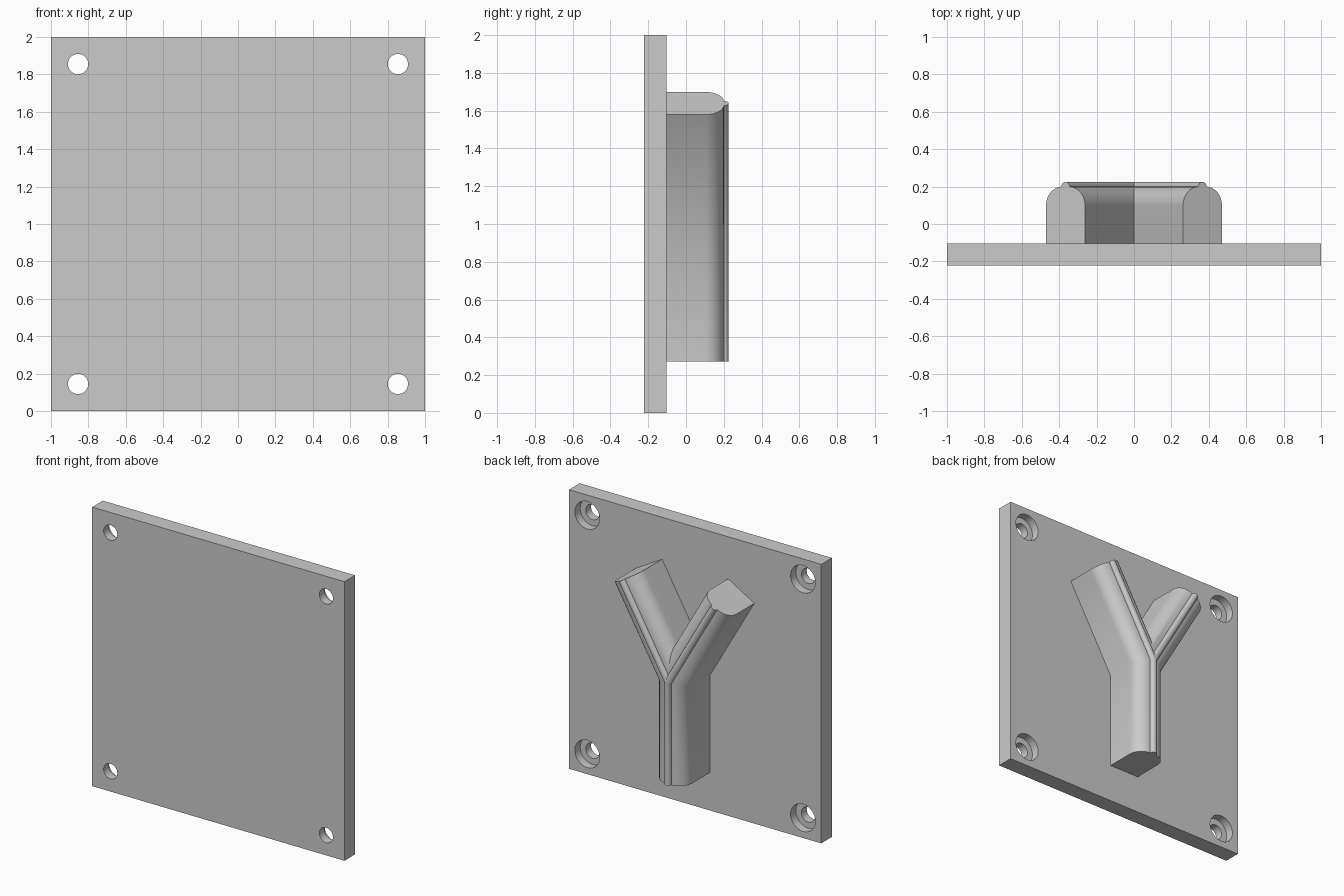
import bpy, bmesh, math
from mathutils import Matrix, Vector

if "Cube" in bpy.data.objects:
    bpy.data.objects.remove(bpy.data.objects["Cube"])

FRONT, BACK = -0.223, -0.103      # plate faces
HALF, SHOULDER, CREST = 0.12, 0.1, 0.2   # rib cross-section
BEAD = 0.025


def make_object(name, bm):
    mesh = bpy.data.meshes.new(name)
    bm.to_mesh(mesh)
    bm.free()
    obj = bpy.data.objects.new(name, mesh)
    bpy.context.collection.objects.link(obj)
    return obj


def activate(obj):
    bpy.ops.object.select_all(action='DESELECT')
    obj.select_set(True)
    bpy.context.view_layer.objects.active = obj


def smooth(obj):
    activate(obj)
    bpy.ops.object.shade_smooth_by_angle(angle=math.radians(30))


def corner_bores(name, radius, y0, y1):
    """One cylinder along y at every plate corner."""
    bm = bmesh.new()
    turn = Matrix.Rotation(math.pi / 2, 4, 'X')
    for x in (-0.855, 0.855):
        for z in (0.145, 1.855):
            place = Matrix.Translation((x, (y0 + y1) / 2, z)) @ turn
            bmesh.ops.create_cone(bm, cap_ends=True, segments=48, radius1=radius,
                                  radius2=radius, depth=y1 - y0, matrix=place)
    cutter = make_object(name, bm)
    cutter.hide_render = True
    return cutter


def cut(obj, cutter):
    mod = obj.modifiers.new("bore", 'BOOLEAN')
    mod.operation, mod.solver, mod.object = 'DIFFERENCE', 'EXACT', cutter
    activate(obj)
    bpy.ops.object.modifier_apply(modifier=mod.name)
    bpy.data.objects.remove(cutter)


# Square plate with counterbored screw holes
bm = bmesh.new()
bmesh.ops.create_cube(bm, size=1, matrix=Matrix.Translation((0, (FRONT + BACK) / 2, 1))
                      @ Matrix.Diagonal((2, BACK - FRONT, 2, 1)))
plate = make_object("mounting_plate", bm)
cut(plate, corner_bores("screw_holes", 0.054, FRONT - 0.1, BACK + 0.1))
cut(plate, corner_bores("counterbores", 0.098, BACK - 0.06, BACK + 0.1))
smooth(plate)


# Rib cross-section: straight sides, rounded shoulders, bead on the crest
def arc(cx, cy, r, a0, a1, steps):
    angles = [math.radians(a0 + (a1 - a0) * i / steps) for i in range(steps + 1)]
    return [(cx + r * math.cos(a), cy + r * math.sin(a)) for a in angles]


flat = HALF - (CREST - SHOULDER)
round_r = CREST - SHOULDER
section = [(HALF, BACK)]
section += arc(flat, SHOULDER, round_r, 0, 84, 12)
section += arc(0, CREST, BEAD, 0, 180, 12)
section += arc(-flat, SHOULDER, round_r, 96, 180, 12)
section += [(-HALF, BACK)]

# Stem and one arm swept along a bent path with a mitred joint
lean = math.radians(30)
length, joint_z = 0.732, 1.005
joint = Vector((0, 0, joint_z))
arm_dir = Vector((math.sin(lean), 0, math.cos(lean)))
stations = [
    (joint - Vector((0, 0, length)), 0, 1),
    (joint, lean / 2, 1 / math.cos(lean / 2)),
    (joint + arm_dir * length, lean, 1),
]
bm = bmesh.new()
rings = []
for centre, angle, stretch in stations:
    side = Vector((math.cos(angle), 0, -math.sin(angle))) * stretch
    rings.append([bm.verts.new(centre + side * u + Vector((0, y, 0))) for u, y in section])
for a, b in zip(rings, rings[1:]):
    for i in range(len(section)):
        j = (i + 1) % len(section)
        bm.faces.new((a[i], a[j], b[j], b[i]))
bm.faces.new(rings[0])
bm.faces.new(rings[-1])
bmesh.ops.recalc_face_normals(bm, faces=bm.faces)

# Keep one half and mirror it into the forked rib
bmesh.ops.bisect_plane(bm, geom=bm.verts[:] + bm.edges[:] + bm.faces[:], dist=1e-5,
                       plane_co=(0, 0, 0), plane_no=(1, 0, 0), clear_inner=True)
rib = make_object("forked_rib", bm)
mirror = rib.modifiers.new("mirror", 'MIRROR')
mirror.use_clip = True
mirror.merge_threshold = 1e-4
activate(rib)
bpy.ops.object.modifier_apply(modifier=mirror.name)
smooth(rib)
